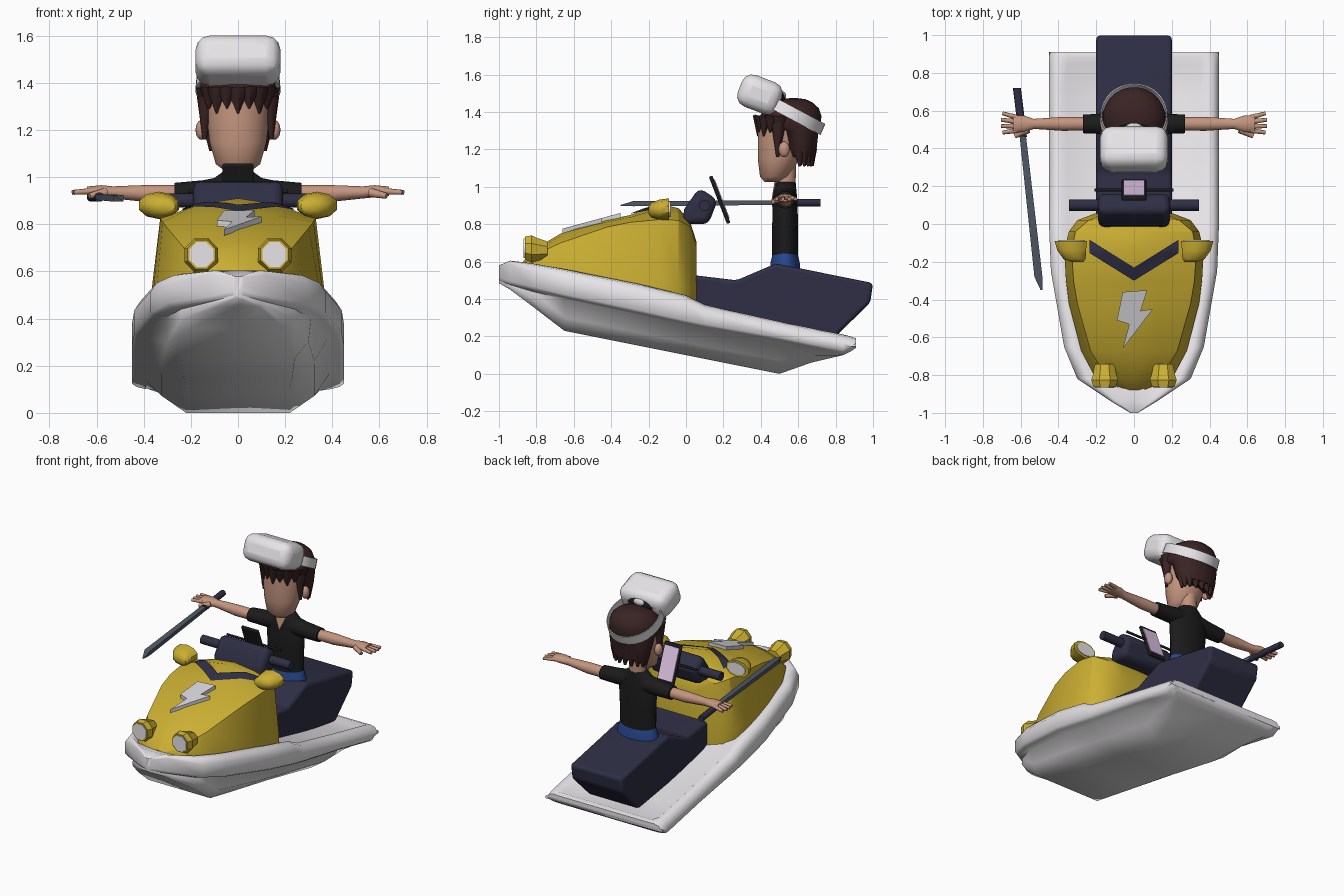
import bpy, bmesh, math
from mathutils import Vector, Euler
from mathutils.bvhtree import BVHTree

if "Cube" in bpy.data.objects:
    bpy.data.objects.remove(bpy.data.objects["Cube"])


def material(name, r, g, b):
    m = bpy.data.materials.new(name)
    m.use_nodes = True
    m.diffuse_color = (r, g, b, 1)
    m.node_tree.nodes["Principled BSDF"].inputs["Base Color"].default_value = (r, g, b, 1)
    return m


YELLOW = material("yellow paint", .6, .43, .032)
WHITE = material("white", .8, .78, .8)
NAVY = material("navy", .028, .028, .06)
BLACK = material("black", .011, .011, .011)
SKIN = material("skin", .55, .3, .21)
HAIR = material("dark brown hair", .042, .017, .017)
BLUE = material("trouser blue", .02, .065, .28)
SLATE = material("slate blade", .08, .1, .13)
PINK = material("pink screen", .8, .6, .85)
GREY = material("light grey", .66, .65, .68)


def finish(name, bm, mat, angle=35, bevel=0):
    bmesh.ops.recalc_face_normals(bm, faces=bm.faces)
    mesh = bpy.data.meshes.new(name)
    bm.to_mesh(mesh)
    bm.free()
    obj = bpy.data.objects.new(name, mesh)
    bpy.context.collection.objects.link(obj)
    mesh.materials.append(mat)
    if bevel:
        mod = obj.modifiers.new("rounding", "BEVEL")
        mod.width, mod.segments = bevel, 3
    bpy.ops.object.select_all(action="DESELECT")
    obj.select_set(True)
    bpy.context.view_layer.objects.active = obj
    bpy.ops.object.shade_smooth_by_angle(angle=math.radians(angle))
    return obj


def loft(name, rings, mat, angle=35, bevel=0):
    """Skin a row of equal closed rings and cap both ends."""
    bm = bmesh.new()
    rows = [[bm.verts.new(p) for p in ring] for ring in rings]
    n = len(rows[0])
    for a, b in zip(rows, rows[1:]):
        for i in range(n):
            j = (i + 1) % n
            bm.faces.new((a[i], a[j], b[j], b[i]))
    bm.faces.new(rows[0])
    bm.faces.new(rows[-1])
    return finish(name, bm, mat, angle, bevel)


def mirrored(half, y):
    """Closed section at y from a half profile of (x, z)."""
    left = [(-x, z) for x, z in reversed(half) if x > 1e-4]
    return [(x, y, z) for x, z in half + left]


def tube(name, axis, stations, mat, sides=20, angle=45):
    """Elliptical rings across an axis; each station is centre, radius, radius."""
    u, v = [k for k in range(3) if k != axis]
    rings = []
    for centre, ru, rv in stations:
        ring = []
        for i in range(sides):
            t = math.tau * (i + .5) / sides
            p = list(centre)
            p[u] += ru * math.cos(t)
            p[v] += rv * math.sin(t)
            ring.append(p)
        rings.append(ring)
    return loft(name, rings, mat, angle)


def bar(name, start, end, r1, r2, mat, sides=12):
    a, b = Vector(start), Vector(end)
    bm = bmesh.new()
    bmesh.ops.create_cone(bm, cap_ends=True, segments=sides, radius1=r1, radius2=r2, depth=(b - a).length)
    turn = (b - a).to_track_quat("Z", "Y").to_matrix()
    for vert in bm.verts:
        vert.co = turn @ vert.co + (a + b) / 2
    return finish(name, bm, mat, 60)


def box(name, loc, size, tilt, mat, bevel=0):
    bm = bmesh.new()
    bmesh.ops.create_cube(bm, size=1)
    turn = Euler((math.radians(tilt), 0, 0)).to_matrix()
    for vert in bm.verts:
        vert.co = turn @ (vert.co * Vector(size)) + Vector(loc)
    return finish(name, bm, mat, 35, bevel)


def ball(name, loc, size, mat):
    bm = bmesh.new()
    bmesh.ops.create_uvsphere(bm, u_segments=16, v_segments=10, radius=1)
    for vert in bm.verts:
        vert.co = vert.co * Vector(size) + Vector(loc)
    return finish(name, bm, mat, 60)


def side_prism(name, outline, half, mat, bevel):
    return loft(name, [[(x, y, z) for y, z in outline] for x in (-half, half)], mat, 35, bevel)


# Hull: y, half width, rail top, rail bottom, keel height, keel half width
hull = []
for y, w, top, rail, keel, kw in [
        (-1, .02, .58, .5, .485, .015), (-.94, .12, .605, .48, .45, .09),
        (-.82, .3, .59, .45, .36, .2), (-.65, .37, .56, .41, .23, .24),
        (-.25, .44, .48, .325, .15, .23), (0, .45, .42, .27, .1, .22),
        (.1, .45, .37, .25, .08, .22), (.5, .45, .28, .18, 0, .22),
        (.67, .45, .245, .145, .06, .26), (.84, .45, .21, .11, .1, .34),
        (.88, .45, .2, .13, .12, .37), (.91, .45, .19, .15, .14, .39)]:
    s = min(1, w / .3)
    drop = .025 if -.9 < y < .86 else .002
    hull.append(mirrored([
        (0, top - drop), (w - .1 * s, top - drop), (w - .065 * s, top), (w - .025 * s, top - .008 * s),
        (w, top - .045 * s), (w, rail + .015), (w - .02 * s, rail), (w - .06 * s, rail - .01 * s),
        (w * .45 + kw * .55, rail * .4 + keel * .6), (kw, keel), (0, keel)], y))
loft("hull", hull, WHITE, 60)

# Hood: y, base half width, base height, shoulder half width and height, top
hood_rings = []
for y, w, base, sw, sz, top in [
        (-.88, .05, .5, .04, .57, .59), (-.82, .2, .5, .14, .63, .66),
        (-.67, .28, .48, .23, .7, .75), (-.42, .345, .45, .3, .785, .825),
        (-.3, .36, .43, .32, .81, .848), (-.14, .37, .41, .33, .825, .91),
        (-.04, .345, .4, .31, .82, .885), (.02, .3, .38, .24, .79, .82), (.055, .21, .36, .16, .68, .71)]:
    hood_rings.append(mirrored([(0, top), (sw * .5, top * .7 + sz * .3), (sw, sz),
                                (w, base + .08), (w, base), (0, base)], y))
hood = loft("hood", hood_rings, YELLOW, 32)

# Chevron painted over the hood
surface = BVHTree.FromObject(hood, bpy.context.evaluated_depsgraph_get())
bm = bmesh.new()
rows = []
for i in range(-16, 17):
    x = .235 * i / 16
    row = []
    for k in range(5):
        y = -.3 + abs(x) * .62 + k * .0175
        hit = surface.ray_cast(Vector((x, y, 2)), Vector((0, 0, -1)))[0]
        row.append(bm.verts.new((x, y, hit.z + .008)))
    rows.append(row)
for a, b in zip(rows, rows[1:]):
    for k in range(4):
        bm.faces.new((a[k], b[k], b[k + 1], a[k + 1]))
finish("hood_chevron", bm, NAVY)

# Raised zigzag badge
zigzag = [(-.06, -.36), (.07, -.35), (.035, -.46), (.1, -.45), (-.06, -.66), (-.025, -.53), (-.09, -.51)]
loft("hood_badge", [[(x, y, .855 + (y + .35) * .27 + h) for x, y in zigzag] for h in (-.02, .005)], GREY)

for side, sx in (("left", 1), ("right", -1)):
    # Headlamps and mirrors
    x = .155 * sx
    tube(side + "_headlamp", 1, [((x, -.74, .66), .055, .052), ((x, -.8, .665), .068, .068),
                                 ((x, -.825, .668), .077, .078), ((x, -.862, .672), .064, .066)], YELLOW, 8, 20)
    tube(side + "_headlamp_lens", 1, [((x, -.86, .672), .055, .057), ((x, -.868, .672), .055, .057)], WHITE, 8)
    x = .33 * sx
    tube(side + "_mirror", 1, [((x - .03 * sx, -.2, .875), .035, .02), ((x - .015 * sx, -.185, .875), .062, .04),
                               ((x, -.14, .878), .08, .054), ((x + .005 * sx, -.09, .88), .09, .058)], YELLOW, 10)
    tube(side + "_mirror_glass", 1, [((x, -.091, .88), .07, .042), ((x, -.084, .88), .07, .042)], WHITE, 16)

    # Sleeve, arm and hand
    tube(side + "_sleeve", 0, [((.06 * sx, .53, .945), .06, .06), ((.15 * sx, .53, .935), .055, .052),
                               ((.27 * sx, .53, .93), .05, .046)], BLACK)
    tube(side + "_arm", 0, [((.24 * sx, .53, .93), .036, .036), ((.38 * sx, .53, .93), .037, .037),
                            ((.53 * sx, .53, .935), .027, .026), ((.58 * sx, .53, .94), .044, .026),
                            ((.64 * sx, .53, .94), .046, .02)], SKIN)
    for k in range(4):
        spread = k - 1.5
        bar(side + "_finger", (.62 * sx, .53 + spread * .023, .94),
            ((.708 - abs(spread) * .008) * sx, .535 + spread * .034, .935), .014, .01, SKIN, 8)
    bar(side + "_thumb", (.56 * sx, .5, .935), (.63 * sx, .465, .92), .02, .012, SKIN, 8)

    # Ear and sideburn
    ball(side + "_ear", (.155 * sx, .525, 1.2), (.025, .03, .042), SKIN)
    bar(side + "_sideburn", (.135 * sx, .495, 1.34), (.142 * sx, .49, 1.16), .04, .008, HAIR, 8)

# Seat and steering column
side_prism("seat", [(.02, .53), (.27, .5), (.48, .59), (1, .485), (.985, .38), (.8, .2), (.02, .32)], .2, NAVY, .02)
side_prism("steering_column", [(-.02, .8), (-.01, .88), (.07, .995), (.17, .93), (.12, .8)], .19, NAVY, .035)
bar("handlebar", (-.345, .1, .9), (.345, .1, .9), .03, .03, NAVY, 16)
bar("control_rod", (-.21, .18, .94), (.21, .18, .94), .008, .008, BLACK, 8)
box("display_case", (0, .18, .93), (.13, .02, .27), 21, BLACK, .006)
box("display_screen", (0, .191, .935), (.11, .006, .22), 21, PINK)

# Rider's body
tube("trousers", 2, [((0, .53, .52), .155, .08), ((0, .53, .59), .15, .08), ((0, .53, .65), .13, .066)], BLUE)
tube("shirt", 2, [((0, .53, .62), .132, .07), ((0, .53, .8), .135, .07), ((0, .53, .93), .145, .066),
                  ((0, .53, .99), .11, .06), ((0, .535, 1.025), .062, .052)], BLACK)
collar = [(-.045, 1.025), (.045, 1.025), (0, .92)]
loft("collar_opening", [[(x, .456 + (z - .92) * .16 + d, z) for x, z in collar] for d in (0, .009)], SKIN)
tube("neck", 2, [((0, .535, .98), .055, .05), ((0, .535, 1.12), .055, .055)], SKIN)

# Head and hair
tube("head", 2, [((0, .46, 1.025), .055, .04), ((0, .475, 1.055), .095, .08), ((0, .495, 1.15), .122, .112),
                 ((0, .505, 1.25), .132, .122), ((0, .52, 1.36), .135, .135)], SKIN, 24)
tube("hair", 2, [((0, .62, 1.16), .125, .07), ((0, .61, 1.21), .145, .09), ((0, .6, 1.3), .16, .11),
                 ((0, .555, 1.325), .167, .168), ((0, .56, 1.38), .166, .165), ((0, .565, 1.42), .15, .146),
                 ((0, .57, 1.45), .115, .11), ((0, .575, 1.468), .07, .065), ((0, .575, 1.474), .02, .02)],
     HAIR, 24, 60)
for i in range(9):
    t = math.radians(200 + 17.5 * i)
    cx, cy = math.cos(t), math.sin(t)
    low = 1.27 + .02 * (i % 2)
    bar("fringe_lock", (.14 * cx, .55 + .14 * cy, 1.37), (.158 * cx, .55 + .166 * cy, low), .055, .004, HAIR, 6)
    t = math.radians(-5 + 23.75 * i)
    cx, cy = math.cos(t), math.sin(t)
    bar("back_lock", (.11 * cx, .61 + .055 * cy, 1.2), (.115 * cx, .615 + .06 * cy, 1.11), .036, .008, HAIR, 6)

# Tilted cap band and turned-up brim
tilt = Euler((math.radians(-28), 0, 0)).to_matrix()
bm = bmesh.new()
loops = []
for r, h in ((.181, -.032), (.176, .032), (.17, .032), (.17, -.032)):
    loop = []
    for i in range(32):
        t = math.tau * i / 32
        p = tilt @ Vector((r * math.cos(t), r * 1.06 * math.sin(t), h))
        loop.append(bm.verts.new(p + Vector((0, .565, 1.395))))
    loops.append(loop)
for k in range(4):
    a, b = loops[k], loops[(k + 1) % 4]
    for i in range(32):
        j = (i + 1) % 32
        bm.faces.new((a[i], a[j], b[j], b[i]))
finish("cap_band", bm, WHITE)
box("cap_brim", (0, .395, 1.493), (.36, .23, .18), -21, WHITE, .06)
ball("cap_lining", (0, .49, 1.475), (.11, .04, .045), BLACK)
ball("cap_strap_gap", (0, .515, 1.487), (.045, .02, .024), GREY)

# Sword in the right hand
tube("sword_grip", 1, [((-.62, .72, .915), .022, .02), ((-.588, .46, .915), .022, .02)], NAVY, 12)
tube("sword_blade", 1, [((-.588, .46, .915), .024, .017), ((-.506, -.28, .91), .03, .02),
                        ((-.49, -.35, .9), .006, .004)], SLATE, 4, 20)
